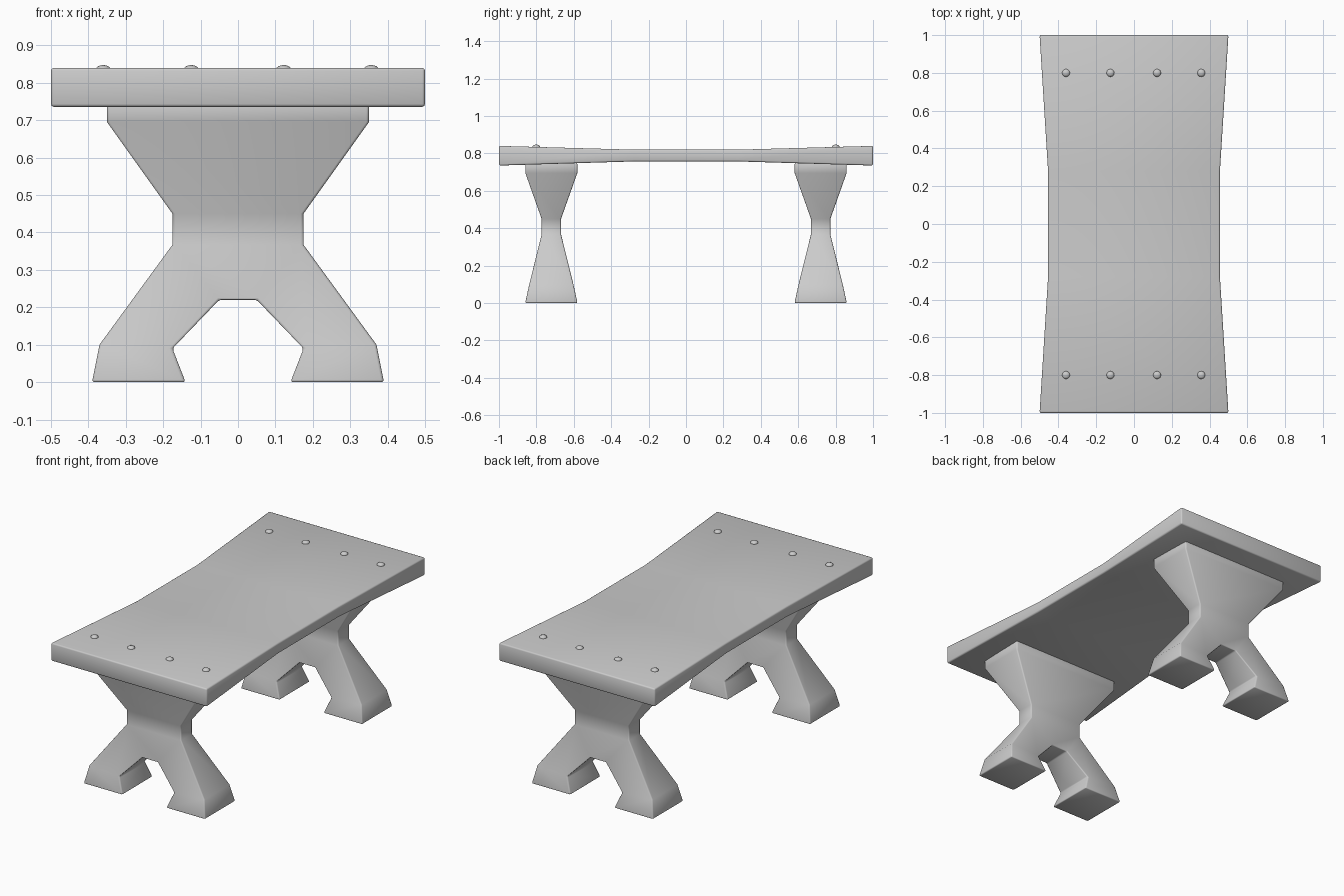
import bpy, bmesh, math

if "Cube" in bpy.data.objects:
    bpy.data.objects.remove(bpy.data.objects["Cube"])


def finish(bm, name, bevel):
    bmesh.ops.recalc_face_normals(bm, faces=bm.faces)
    me = bpy.data.meshes.new(name)
    bm.to_mesh(me)
    bm.free()
    for p in me.polygons:
        p.use_smooth = True
    ob = bpy.data.objects.new(name, me)
    bpy.context.collection.objects.link(ob)
    if bevel:
        m = ob.modifiers.new("bevel", 'BEVEL')
        m.width = bevel
        m.segments = 2
        m.limit_method = 'ANGLE'
        m.angle_limit = math.radians(40)
    return ob


# Plank: rectangular sections along y, thinner and narrower in the middle
def plank():
    bm = bmesh.new()
    rings = []
    for y, w, z0, z1 in ((-1, .5, .735, .84), (-.28, .455, .757, .82),
                         (.28, .455, .757, .82), (1, .5, .735, .84)):
        rings.append([bm.verts.new((x, y, z)) for x, z in
                      ((-w, z0), (w, z0), (w, z1), (-w, z1))])
    for a, b in zip(rings, rings[1:]):
        for i in range(4):
            j = (i + 1) % 4
            bm.faces.new((a[i], a[j], b[j], b[i]))
    bm.faces.new(rings[0])
    bm.faces.new(rings[-1])
    finish(bm, "table_top", .008)


# Trestle leg: front outline (x, z, half thickness), split into quads
HALF = [(.35, .75, .139), (.35, .695, .139), (.175, .45, .052), (.175, .367, .052),
        (.05, .22, .088), (.37, .10, .118), (.175, .09, .118), (.39, 0, .14), (.14, 0, .14)]
SIDE_QUADS = [(3, 5, 6, 4), (5, 7, 8, 6)]
CENTRE_ROWS = [0, 1, 2, 3, 4]


def leg(name, y0):
    bm = bmesh.new()
    v = {(i, sx, sy): bm.verts.new((sx * x, y0 + sy * t, z))
         for i, (x, z, t) in enumerate(HALF) for sx in (-1, 1) for sy in (-1, 1)}
    # front and back faces
    for sy in (-1, 1):
        for a, b in zip(CENTRE_ROWS, CENTRE_ROWS[1:]):
            bm.faces.new((v[a, -1, sy], v[a, 1, sy], v[b, 1, sy], v[b, -1, sy]))
        for sx in (-1, 1):
            for q in SIDE_QUADS:
                bm.faces.new([v[i, sx, sy] for i in q])
    # side walls around the outline
    for sx in (-1, 1):
        path = [0, 1, 2, 3, 5, 7, 8, 6, 4]
        for a, b in zip(path, path[1:]):
            bm.faces.new((v[a, sx, -1], v[b, sx, -1], v[b, sx, 1], v[a, sx, 1]))
    # top cap and arch ceiling
    for i in (0, 4):
        bm.faces.new((v[i, -1, -1], v[i, 1, -1], v[i, 1, 1], v[i, -1, 1]))
    finish(bm, name, .007)


# Rivet: flattened ball sunk into the plank
def rivet(name, x, y):
    bm = bmesh.new()
    bmesh.ops.create_uvsphere(bm, u_segments=12, v_segments=8, radius=.021)
    bmesh.ops.scale(bm, vec=(1, 1, .62), verts=bm.verts)
    bmesh.ops.translate(bm, vec=(x, y, .834), verts=bm.verts)
    finish(bm, name, 0)


plank()
for side, sy in (("front", -1), ("back", 1)):
    leg(side + "_leg", sy * .72)
    for k, x in enumerate((-.36, -.125, .122, .356)):
        rivet(f"{side}_rivet_{k + 1}", x, sy * .8)
